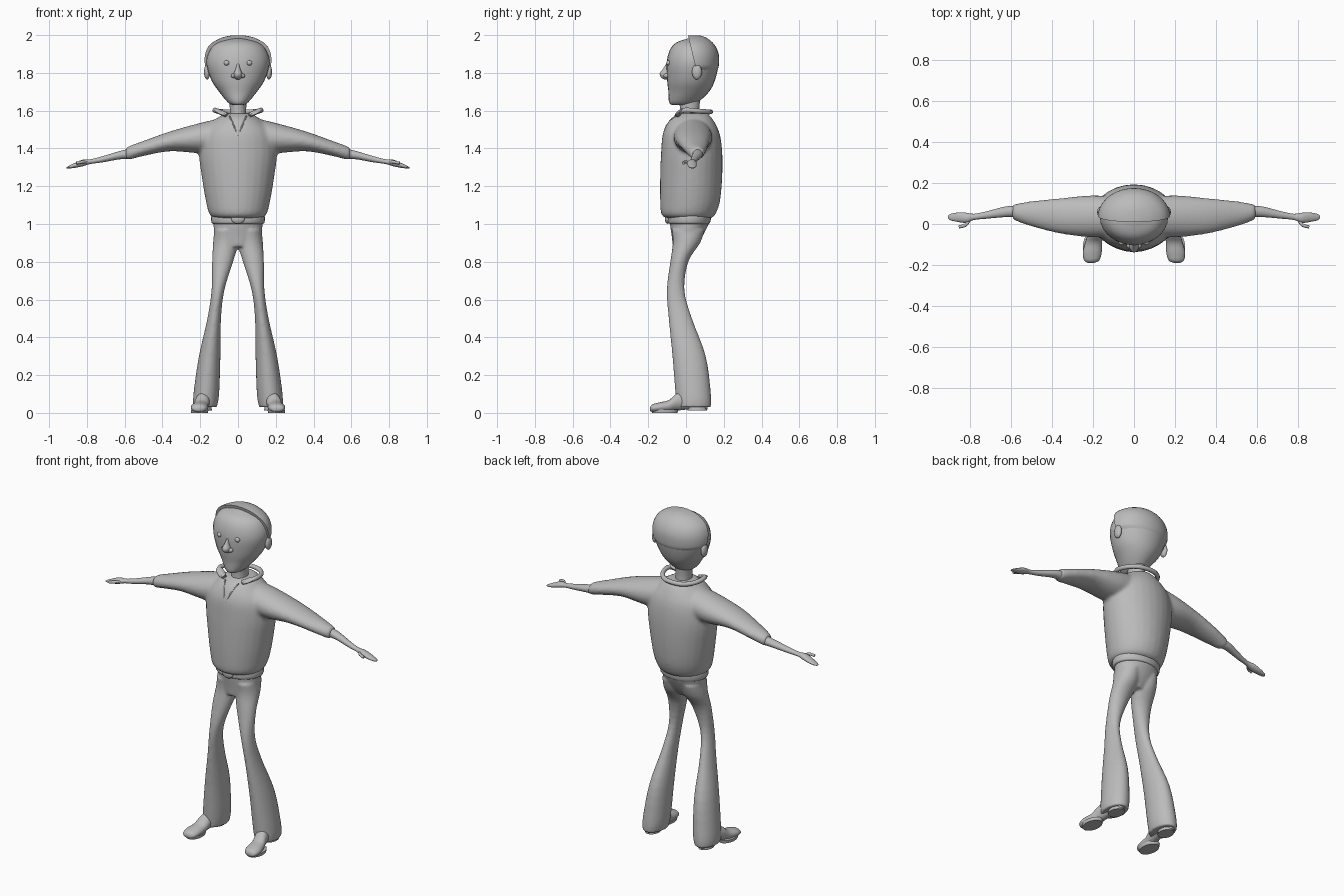
import bpy, bmesh, math
from mathutils import Vector

default = bpy.data.objects.get("Cube")
if default:
    bpy.data.objects.remove(default, do_unlink=True)

grey = bpy.data.materials.new("plain grey")
grey.use_nodes = True
grey.diffuse_color = (0.5, 0.5, 0.5, 1)
grey.node_tree.nodes["Principled BSDF"].inputs["Base Color"].default_value = (0.5, 0.5, 0.5, 1)


def spline(rows, steps):
    """Smooth interpolation through rows of numbers."""
    result = []
    for i in range(len(rows) - 1):
        a, b, c, d = (Vector(rows[max(0, min(j, len(rows) - 1))]) for j in range(i - 1, i + 3))
        for k in range(steps):
            t = k / steps
            result.append(b + (c - a) * (t / 2) + (a * 2 - b * 5 + c * 4 - d) * (t * t / 2)
                          + (b * 3 - a - c * 3 + d) * (t ** 3 / 2))
    return result + [Vector(rows[-1])]


def loft(bm, axis, rows, side=1, sides=28, steps=4):
    """Skin ellipses: position, low and high limits across, low and high limits up."""
    rings = []
    for pos, low_a, high_a, low_b, high_b in spline(rows, steps):
        ring = []
        for k in range(sides):
            angle = math.tau * k / sides
            a = (low_a + high_a) / 2 + (high_a - low_a) / 2 * math.cos(angle)
            b = (low_b + high_b) / 2 + (high_b - low_b) / 2 * math.sin(angle)
            x, y, z = {"x": (pos, a, b), "y": (a, pos, b), "z": (a, b, pos)}[axis]
            ring.append(bm.verts.new((x * side, y, z)))
        rings.append(ring)
    for r, s in zip(rings, rings[1:]):
        for k in range(sides):
            n = (k + 1) % sides
            bm.faces.new((r[k], r[n], s[n], s[k]))
    bm.faces.new(rings[0])
    bm.faces.new(rings[-1])


def finish(name, bm, voxel=0, smooth=6):
    bmesh.ops.recalc_face_normals(bm, faces=bm.faces)
    mesh = bpy.data.meshes.new(name)
    bm.to_mesh(mesh)
    bm.free()
    obj = bpy.data.objects.new(name, mesh)
    bpy.context.collection.objects.link(obj)
    mesh.materials.append(grey)
    bpy.ops.object.select_all(action="DESELECT")
    obj.select_set(True)
    bpy.context.view_layer.objects.active = obj
    if voxel:
        # Blend overlapping volumes into one skin
        remesh = obj.modifiers.new("blend", "REMESH")
        remesh.mode = "VOXEL"
        remesh.voxel_size = voxel
        remesh.use_smooth_shade = True
        relax = obj.modifiers.new("relax", "SMOOTH")
        relax.factor = 0.5
        relax.iterations = smooth
    else:
        bpy.ops.object.shade_smooth_by_angle(angle=math.radians(45))
    return obj


def ball(name, centre, size):
    bm = bmesh.new()
    bmesh.ops.create_uvsphere(bm, u_segments=20, v_segments=12, radius=1)
    bmesh.ops.scale(bm, vec=size, verts=bm.verts)
    bmesh.ops.translate(bm, vec=centre, verts=bm.verts)
    return finish(name, bm)


def tube(name, points, radius):
    curve = bpy.data.curves.new(name, "CURVE")
    curve.dimensions = "3D"
    curve.bevel_depth = radius
    curve.bevel_resolution = 3
    curve.use_fill_caps = True
    path = spline(points, 5)
    line = curve.splines.new("POLY")
    line.points.add(len(path) - 1)
    for point, co in zip(line.points, path):
        point.co = (*co, 1)
    curve.materials.append(grey)
    bpy.context.collection.objects.link(bpy.data.objects.new(name, curve))


# Sweater: torso with both sleeves blended in
sweater = bmesh.new()
loft(sweater, "z", [
    (1.03, -.12, .12, -.10, .13), (1.05, -.15, .15, -.13, .155),
    (1.12, -.17, .17, -.137, .18), (1.25, -.192, .192, -.137, .192),
    (1.38, -.207, .207, -.132, .192), (1.48, -.19, .19, -.122, .178),
    (1.55, -.125, .125, -.088, .145), (1.585, -.07, .07, -.04, .115)])
for side in (1, -1):
    loft(sweater, "x", [
        (.05, -.06, .13, 1.38, 1.57), (.2, -.065, .14, 1.375, 1.535),
        (.36, -.047, .126, 1.385, 1.49), (.5, -.012, .112, 1.36, 1.44),
        (.57, .012, .1, 1.342, 1.415), (.594, .025, .095, 1.342, 1.403)], side)
finish("sweater", sweater, 0.01)

# Trousers: hips and flared legs
trousers = bmesh.new()
loft(trousers, "z", [
    (.88, -.07, .07, -.07, .05), (.93, -.12, .12, -.075, .085),
    (1.0, -.13, .13, -.085, .12), (1.04, -.13, .13, -.085, .125)])
for side in (1, -1):
    loft(trousers, "z", [
        (.03, .112, .236, -.05, .132), (.1, .1, .236, -.056, .132),
        (.3, .093, .207, -.072, .105), (.5, .09, .162, -.092, .032),
        (.65, .072, .14, -.102, -.008), (.8, .026, .137, -.083, .012),
        (.9, -.004, .132, -.07, .075), (.97, .0, .125, -.075, .1)], side)
finish("trousers", trousers, 0.008, 4)

# Belt and buckle
belt = bmesh.new()
loft(belt, "z", [(1.0, -.128, .128, -.085, .118), (1.008, -.14, .14, -.096, .128),
                 (1.04, -.142, .142, -.096, .132), (1.05, -.128, .128, -.085, .12)])
finish("belt", belt)
ball("buckle", (0, -.098, 1.027), (.036, .014, .026))

# Neck and head
neck = bmesh.new()
loft(neck, "z", [(1.54, -.05, .05, -.04, .08), (1.6, -.043, .043, -.032, .07),
                 (1.7, -.05, .05, -.04, .08)])
finish("neck", neck)
head = bmesh.new()
loft(head, "z", [
    (1.63, -.03, .03, -.075, .04), (1.645, -.055, .055, -.09, .065),
    (1.7, -.1, .1, -.093, .122), (1.76, -.14, .14, -.1, .153),
    (1.85, -.167, .167, -.103, .172), (1.92, -.15, .15, -.086, .158),
    (1.96, -.108, .108, -.052, .125), (1.982, -.03, .03, .01, .06)])
finish("head", head)

# Hair shell, cut off along a slanted hairline
hair = bmesh.new()
loft(hair, "z", [
    (1.74, -.12, .12, -.08, .14), (1.81, -.158, .158, -.11, .165),
    (1.84, -.176, .176, -.11, .174), (1.9, -.174, .174, -.11, .173),
    (1.95, -.148, .148, -.09, .15), (1.985, -.09, .09, -.05, .11),
    (1.999, -.03, .03, .0, .07)], sides=36)
cut = bmesh.ops.bisect_plane(hair, geom=hair.verts[:] + hair.edges[:] + hair.faces[:],
                             plane_co=(0, .01, 2), plane_no=(0, 1, .24), clear_inner=True)
bmesh.ops.contextual_create(hair, geom=[e for e in cut["geom_cut"] if isinstance(e, bmesh.types.BMEdge)])
finish("hair", hair)

# Nose
nose = bmesh.new()
loft(nose, "z", [(1.765, -.008, .008, -.115, -.08), (1.777, -.02, .02, -.132, -.08),
                 (1.797, -.022, .022, -.139, -.08), (1.82, -.013, .013, -.123, -.08),
                 (1.85, -.006, .006, -.104, -.08)], sides=16)
finish("nose", nose)

# Collar, neckline and the paired details
collar_half = [(.06, -.045, 1.577), (.118, -.012, 1.602), (.112, .06, 1.598), (.065, .115, 1.594)]
mirrored = [(-x, y, z) for x, y, z in reversed(collar_half)]
tube("collar", collar_half + [(0, .13, 1.594)] + mirrored, .013)

for side, label in ((1, "left"), (-1, "right")):
    ball(label + "_eye", (side * .06, -.091, 1.853), (.015, .013, .014))
    ball(label + "_nostril", (side * .024, -.103, 1.785), (.013, .016, .012))
    ball(label + "_ear", (side * .164, .058, 1.805), (.016, .026, .04))
    tube(label + "_neckline", [(0, -.122, 1.46), (side * .022, -.103, 1.52),
                               (side * .045, -.058, 1.572)], .004)
    # Folded collar point
    point = ball(label + "_collar_point", (0, 0, 0), (.042, .022, .01))
    point.location = (side * .092, -.032, 1.592)
    point.rotation_euler = (.2, side * -.45, side * .5)

    # Forearm and hand
    arm = bmesh.new()
    loft(arm, "x", [
        (.57, .035, .09, 1.345, 1.4), (.63, .034, .085, 1.342, 1.385),
        (.72, .026, .062, 1.326, 1.358), (.78, .02, .05, 1.318, 1.343),
        (.82, .006, .055, 1.306, 1.341), (.86, .01, .056, 1.298, 1.325),
        (.895, .018, .05, 1.294, 1.308), (.909, .028, .04, 1.295, 1.3)], side, 20)
    finish(label + "_forearm_and_hand", arm)
    tube(label + "_thumb", [(side * .805, .018, 1.326), (side * .825, -.006, 1.328),
                            (side * .855, -.014, 1.322)], .008)

    # Shoe: foot, sole and heel
    shoe = bmesh.new()
    loft(shoe, "y", [
        (-.19, .195, .225, .012, .03), (-.178, .17, .244, .004, .045),
        (-.14, .158, .25, .003, .056), (-.09, .156, .238, .004, .068),
        (-.045, .15, .225, .012, .105), (.02, .145, .215, .018, .11),
        (.1, .15, .21, .015, .1), (.115, .16, .2, .02, .08)], side, 20)
    finish(label + "_shoe", shoe)
    sole = bmesh.new()
    loft(sole, "z", [(0, .16, .248, -.18, -.045), (.018, .156, .25, -.185, -.04)], side, steps=1)
    finish(label + "_sole", sole)
    heel = bmesh.new()
    loft(heel, "z", [(.012, .138, .218, .008, .112), (.05, .142, .214, .01, .11)], side, steps=1)
    finish(label + "_heel", heel)
